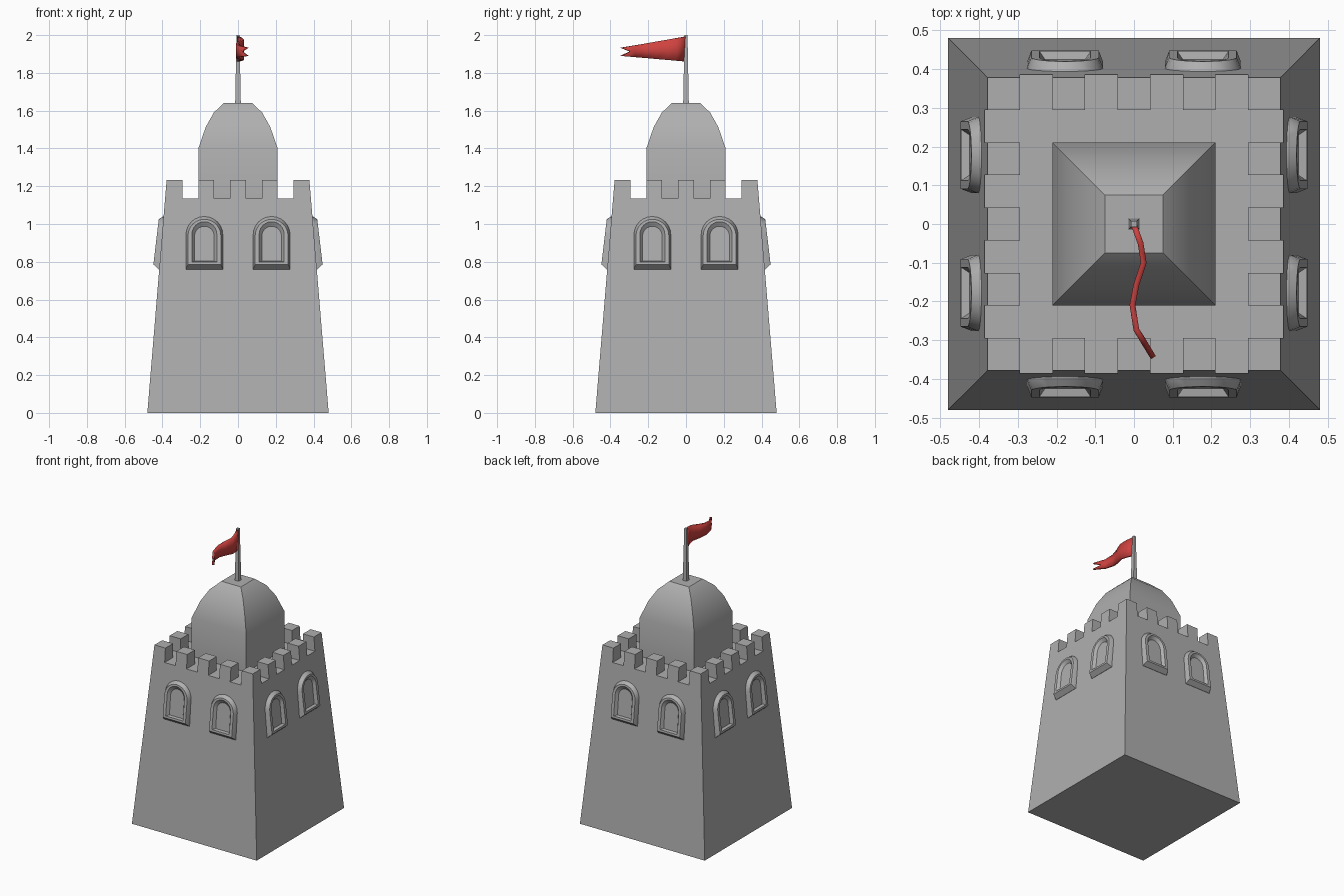
import bpy, bmesh, math
from mathutils import Vector, Matrix

if "Cube" in bpy.data.objects:
    bpy.data.objects.remove(bpy.data.objects["Cube"])


def material(name, rgb):
    m = bpy.data.materials.new(name)
    m.diffuse_color = (*rgb, 1)
    m.use_nodes = True
    m.node_tree.nodes["Principled BSDF"].inputs["Base Color"].default_value = m.diffuse_color
    return m


STONE = material("grey stone", (0.43, 0.43, 0.43))
RED = material("red cloth", (0.62, 0.055, 0.05))


def finish(bm, name, mat, smooth=None):
    bmesh.ops.recalc_face_normals(bm, faces=bm.faces)
    me = bpy.data.meshes.new(name)
    bm.to_mesh(me)
    bm.free()
    me.materials.append(mat)
    ob = bpy.data.objects.new(name, me)
    bpy.context.collection.objects.link(ob)
    if smooth:
        bpy.ops.object.select_all(action='DESELECT')
        ob.select_set(True)
        bpy.context.view_layer.objects.active = ob
        bpy.ops.object.shade_smooth_by_angle(angle=math.radians(smooth))
    return ob


def loft(loops):
    """Closed skin through equal-length loops, capped at both ends."""
    bm = bmesh.new()
    rings = [[bm.verts.new(p) for p in loop] for loop in loops]
    for a, b in zip(rings, rings[1:]):
        for i in range(len(a)):
            j = (i + 1) % len(a)
            bm.faces.new((a[i], a[j], b[j], b[i]))
    bm.faces.new(rings[0])
    bm.faces.new(rings[-1])
    return bm


def square(h, z):
    return [(-h, -h, z), (h, -h, z), (h, h, z), (-h, h, z)]


# Tower body: sloping walls, flat roof, battlements raised from the rim cells
BASE, TOP, FLOOR, RIM = 0.48, 0.378, 1.135, 1.232


def half_at(z):
    return BASE + (TOP - BASE) * z / RIM


bm = bmesh.new()
bmesh.ops.create_grid(bm, x_segments=9, y_segments=9, size=TOP)
for v in bm.verts:
    v.co.z = FLOOR
cells = list(bm.faces)
border = [e for e in bm.edges if e.is_boundary]
skirt = bmesh.ops.extrude_edge_only(bm, edges=border)["geom"]
low = [g for g in skirt if isinstance(g, bmesh.types.BMVert)]
for v in low:
    v.co = (v.co.x * BASE / TOP, v.co.y * BASE / TOP, 0)
bmesh.ops.holes_fill(bm, edges=[e for e in bm.edges if e.is_boundary], sides=0)
step = 2 * TOP / 9
merlons = []
for f in cells:
    c = f.calc_center_median()
    i, j = round(c.x / step) + 4, round(c.y / step) + 4
    if (i in (0, 8) or j in (0, 8)) and i % 2 == 0 and j % 2 == 0:
        merlons.append(f)
raised = bmesh.ops.extrude_discrete_faces(bm, faces=merlons)["faces"]
for f in raised:
    for v in f.verts:
        v.co.z = RIM
for v in bm.verts:
    if abs(v.co.z - FLOOR) < 1e-4:   # rim follows the slope of the wall
        for k in (0, 1):
            if abs(abs(v.co[k]) - TOP) < 1e-4:
                v.co[k] = math.copysign(half_at(FLOOR), v.co[k])
finish(bm, "tower_body", STONE)

# Square domed turret
dome = [(0.21, FLOOR - 0.01), (0.21, 1.40), (0.171, 1.513), (0.128, 1.59), (0.075, 1.64)]
finish(loft([square(h, z) for h, z in dome]), "turret_dome", STONE, 30)

# Flag pole
finish(loft([square(0.015, 1.63), square(0.008, 2.0)]), "flag_pole", STONE)

# Waving swallow-tailed flag
path = [(0, -0.003), (0.017, -0.05), (0.025, -0.10), (0.006, -0.157),
        (-0.004, -0.209), (0.006, -0.273), (0.05, -0.345)]
bm = bmesh.new()
cols = []
for x, y in path:
    t = y / -0.345
    hi, lo = 1.993 - 0.06 * t, 1.86 + 0.03 * t
    cols.append([bm.verts.new((x, y, z)) for z in (hi, (hi + lo) / 2, lo)])
cols[-1][1].co = (0.02, -0.295, 1.913)
for a, b in zip(cols, cols[1:]):
    for k in (0, 1):
        bm.faces.new((a[k], a[k + 1], b[k + 1], b[k]))
flag = finish(bm, "flag", RED, 40)
sol = flag.modifiers.new("thickness", 'SOLIDIFY')
sol.thickness = 0.015
sol.offset = 0


# Arched window surrounds, two per wall
def arch(u0, w, bottom, top, d_low, d_high, n=12):
    pts = [(-w, bottom)]
    for k in range(n + 1):
        a = math.pi * (1 - k / n)
        pts.append((w * math.cos(a), top - w + w * math.sin(a)))
    pts.append((w, bottom))
    loop = []
    for u, z in pts:
        d = d_low + (d_high - d_low) * (z - 0.76) / 0.28
        loop.append(Vector((u0 + u, -half_at(z) - d, z)))
    return loop


for side, label in enumerate(("front", "right", "back", "left")):
    rot = Matrix.Rotation(side * math.pi / 2, 3, 'Z')
    for u0 in (-0.178, 0.178):
        loops = [arch(u0, 0.098, 0.76, 1.04, -0.008, -0.008),
                 arch(u0, 0.098, 0.76, 1.04, 0.002, 0.002),
                 arch(u0, 0.087, 0.786, 1.025, 0.034, 0.024),
                 arch(u0, 0.066, 0.80, 1.012, 0.034, 0.024),
                 arch(u0, 0.052, 0.803, 0.988, 0.012, 0.008)]
        bm = loft([[rot @ p for p in loop] for loop in loops])
        finish(bm, f"{label}_window_{'a' if u0 < 0 else 'b'}", STONE, 30)
